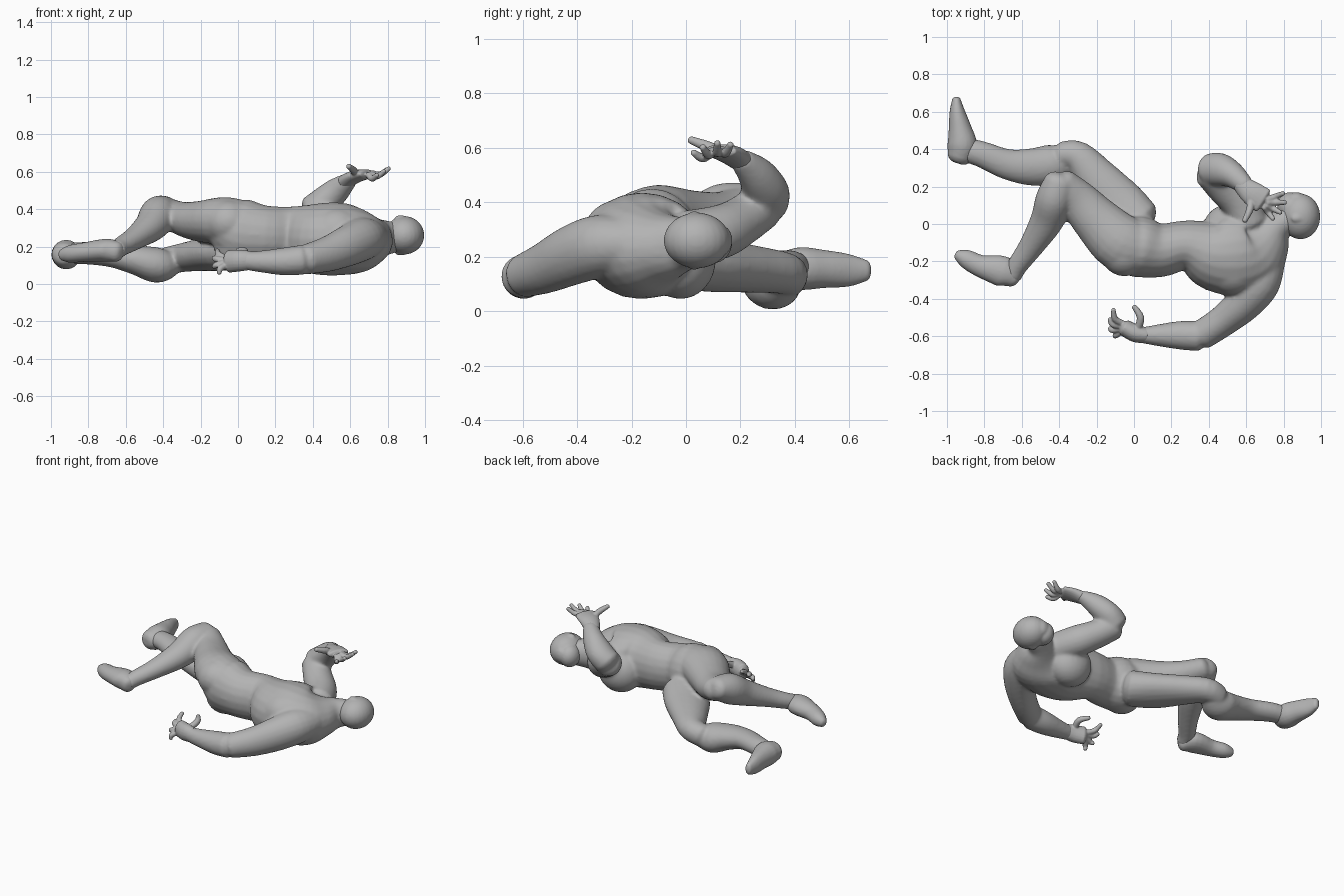
import bpy
import bmesh
import math
from mathutils import Vector

default_cube = bpy.data.objects.get("Cube")
if default_cube:
    bpy.data.objects.remove(default_cube, do_unlink=True)

# One plain clay grey for the whole figure
clay = bpy.data.materials.new("clay_grey")
clay.use_nodes = True
grey = (0.45, 0.45, 0.45, 1)
clay.diffuse_color = grey
clay.node_tree.nodes["Principled BSDF"].inputs["Base Color"].default_value = grey

SIDES = 20
STEPS = 4


def spline(a, b, c, d, t):
    """Catmull-Rom blend of four tuples."""
    return [0.5 * (2 * q + (r - p) * t + (2 * p - 5 * q + 4 * r - s) * t * t
                   + (3 * q - p - 3 * r + s) * t ** 3)
            for p, q, r, s in zip(a, b, c, d)]


def smooth_path(stations):
    path = []
    last = len(stations) - 1
    for i in range(last):
        before = stations[max(i - 1, 0)]
        after = stations[min(i + 2, last)]
        for k in range(STEPS):
            path.append(spline(before, stations[i], stations[i + 1], after, k / STEPS))
    path.append(list(stations[last]))
    return path


def loft(bm, stations):
    """Skin elliptical sections (x, y, z, half width, half height)."""
    path = smooth_path(stations)
    centres = [Vector(p[:3]) for p in path]
    last = len(path) - 1
    sections = []
    for i, p in enumerate(path):
        along = (centres[min(i + 1, last)] - centres[max(i - 1, 0)]).normalized()
        side = along.cross(Vector((0, 0, 1))).normalized()
        sections.append((centres[i], along, side, side.cross(along), p[3], p[4]))

    # Rounded ends
    def cap(section, direction, reach, scale):
        c, along, side, up, w, h = section
        return (c + along * direction * reach * min(w, h), along, side, up, w * scale, h * scale)

    first, end = sections[0], sections[-1]
    sections = ([cap(first, -1, 0.45, 0.4), cap(first, -1, 0.3, 0.75)] + sections
                + [cap(end, 1, 0.3, 0.75), cap(end, 1, 0.45, 0.4)])
    rings = []
    for c, along, side, up, w, h in sections:
        ring = []
        for k in range(SIDES):
            angle = math.tau * k / SIDES
            ring.append(bm.verts.new(c + side * w * math.cos(angle) + up * h * math.sin(angle)))
        rings.append(ring)
    for lower, upper in zip(rings, rings[1:]):
        for k in range(SIDES):
            n = (k + 1) % SIDES
            bm.faces.new((lower[k], lower[n], upper[n], upper[k]))
    bm.faces.new(rings[0])
    bm.faces.new(rings[-1])


def digit(bm, base, knuckle, tip, radius):
    """Finger or thumb bent at the knuckle."""
    loft(bm, [(*base, radius, radius), (*knuckle, radius, radius),
              (*tip, radius * 0.7, radius * 0.7)])


def ball(bm, centre, radii):
    made = bmesh.ops.create_uvsphere(bm, u_segments=24, v_segments=16, radius=1)["verts"]
    bmesh.ops.scale(bm, vec=radii, verts=made)
    bmesh.ops.translate(bm, vec=centre, verts=made)


def finish(bm, name, voxel, rounds):
    """Fuse overlapping forms into one soft skin."""
    bmesh.ops.recalc_face_normals(bm, faces=bm.faces[:])
    mesh = bpy.data.meshes.new(name)
    bm.to_mesh(mesh)
    bm.free()
    mesh.materials.append(clay)
    obj = bpy.data.objects.new(name, mesh)
    bpy.context.collection.objects.link(obj)
    fuse = obj.modifiers.new("fuse", 'REMESH')
    fuse.mode = 'VOXEL'
    fuse.voxel_size = voxel
    fuse.use_smooth_shade = True
    soften = obj.modifiers.new("soften", 'SMOOTH')
    soften.factor = 0.5
    soften.iterations = rounds


# Torso, from pelvis to neck
torso = [(-.08, -.11, .3, .14, .13), (.02, -.12, .275, .165, .18), (.14, -.14, .26, .145, .16),
         (.28, -.115, .25, .135, .165), (.42, -.16, .24, .195, .19), (.54, -.16, .24, .23, .195),
         (.64, -.14, .23, .21, .175), (.71, -.08, .235, .145, .13), (.77, -.01, .245, .085, .1),
         (.85, .04, .25, .075, .08)]

# Arm lying along the ground
low_upper_arm = [(.71, -.2, .245, .1, .095), (.665, -.315, .24, .115, .115), (.59, -.42, .205, .1, .11),
                 (.48, -.515, .16, .085, .095), (.36, -.595, .13, .08, .08)]
low_forearm = [(.35, -.6, .13, .08, .08), (.25, -.595, .12, .077, .075),
               (.12, -.595, .12, .057, .058), (.03, -.595, .125, .04, .048)]

# Arm raised beside the head
high_upper_arm = [(.62, 0, .27, .1, .1), (.56, .12, .29, .1, .1),
                  (.48, .2, .33, .095, .09), (.4, .28, .385, .085, .085)]
high_forearm = [(.4, .29, .39, .085, .085), (.46, .29, .44, .09, .08),
                (.53, .26, .5, .07, .07), (.6, .2, .56, .047, .04)]

# Upper leg of the pair, knee lifted
high_thigh = [(.05, -.13, .32, .14, .12), (-.07, -.1, .335, .155, .13), (-.2, .02, .335, .13, .11),
              (-.3, .13, .35, .107, .09), (-.395, .22, .39, .085, .075)]
high_shin = [(-.395, .24, .405, .08, .07), (-.425, .135, .37, .1, .1), (-.465, .02, .31, .09, .085),
             (-.55, -.12, .245, .067, .062), (-.625, -.225, .2, .055, .052), (-.65, -.28, .18, .05, .05)]

# Lower leg of the pair, resting on the ground
low_thigh = [(.03, 0, .19, .13, .11), (-.08, .1, .17, .145, .1), (-.2, .245, .155, .115, .087),
             (-.3, .36, .14, .085, .077), (-.39, .37, .12, .07, .075)]
low_shin = [(-.35, .36, .11, .075, .065), (-.43, .32, .1, .108, .095), (-.55, .305, .13, .1, .08),
            (-.68, .32, .155, .082, .065), (-.82, .375, .165, .07, .06), (-.92, .4, .16, .065, .055)]

body = bmesh.new()
for part in (torso, low_upper_arm, low_forearm, high_upper_arm, high_forearm,
             high_thigh, high_shin, low_thigh, low_shin):
    loft(body, part)
# Buttocks, shoulder blades and chest
ball(body, (-.05, -.15, .33), (.13, .13, .12))
ball(body, (0, -.13, .2), (.13, .12, .11))
ball(body, (.53, -.24, .28), (.15, .14, .13))
ball(body, (.52, -.02, .19), (.15, .13, .145))
finish(body, "body", 0.011, 6)

# Feet
high_foot = [(-.64, -.3, .17, .045, .052), (-.7, -.255, .18, .083, .062),
             (-.82, -.225, .17, .06, .052), (-.9, -.185, .16, .05, .047), (-.945, -.165, .155, .027, .03)]
low_foot = [(-.935, .35, .157, .065, .06), (-.918, .42, .157, .08, .079),
            (-.93, .51, .155, .062, .07), (-.945, .6, .15, .042, .06), (-.95, .67, .15, .022, .037)]
for name, stations in (("upper_foot", high_foot), ("lower_foot", low_foot)):
    foot = bmesh.new()
    loft(foot, stations)
    finish(foot, name, 0.008, 4)

# Head with jaw, brow and ears
head = bmesh.new()
ball(head, (.89, .04, .26), (.106, .122, .102))
ball(head, (.83, .095, .25), (.065, .075, .075))
ball(head, (.87, .14, .26), (.045, .03, .05))
for side in (-1, 1):
    ball(head, (.87, .03, .26 + side * .096), (.03, .02, .012))
finish(head, "head", 0.008, 4)

# Hand near the ground
hand = bmesh.new()
palm = Vector((-.04, -.555, .12))
loft(hand, [(.07, -.595, .125, .04, .05), (.01, -.585, .125, .048, .058),
            (-.05, -.555, .12, .045, .06)])
for tip in ((-.11, -.455, .18), (-.13, -.505, .14), (-.13, -.555, .09), (-.1, -.6, .055)):
    bend = palm.lerp(Vector(tip), 0.6) + Vector((-.02, -.012, 0))
    digit(hand, palm.lerp(Vector(tip), 0.2), bend, tip, 0.017)
digit(hand, (.02, -.56, .15), (.035, -.5, .175), (0, -.44, .18), 0.02)
finish(hand, "lower_hand", 0.005, 3)

# Raised hand, palm up
hand = bmesh.new()
palm = Vector((.68, .115, .585))
loft(hand, [(.57, .215, .545, .047, .04), (.63, .165, .575, .065, .034),
            (.69, .125, .588, .07, .026)])
for tip in ((.8, .165, .615), (.81, .115, .62), (.785, .06, .605), (.745, .025, .585)):
    bend = palm.lerp(Vector(tip), 0.6) + Vector((0, 0, -.022))
    digit(hand, palm.lerp(Vector(tip), 0.25), bend, tip, 0.017)
digit(hand, (.625, .14, .58), (.62, .08, .605), (.59, .015, .63), 0.02)
finish(hand, "raised_hand", 0.005, 3)
